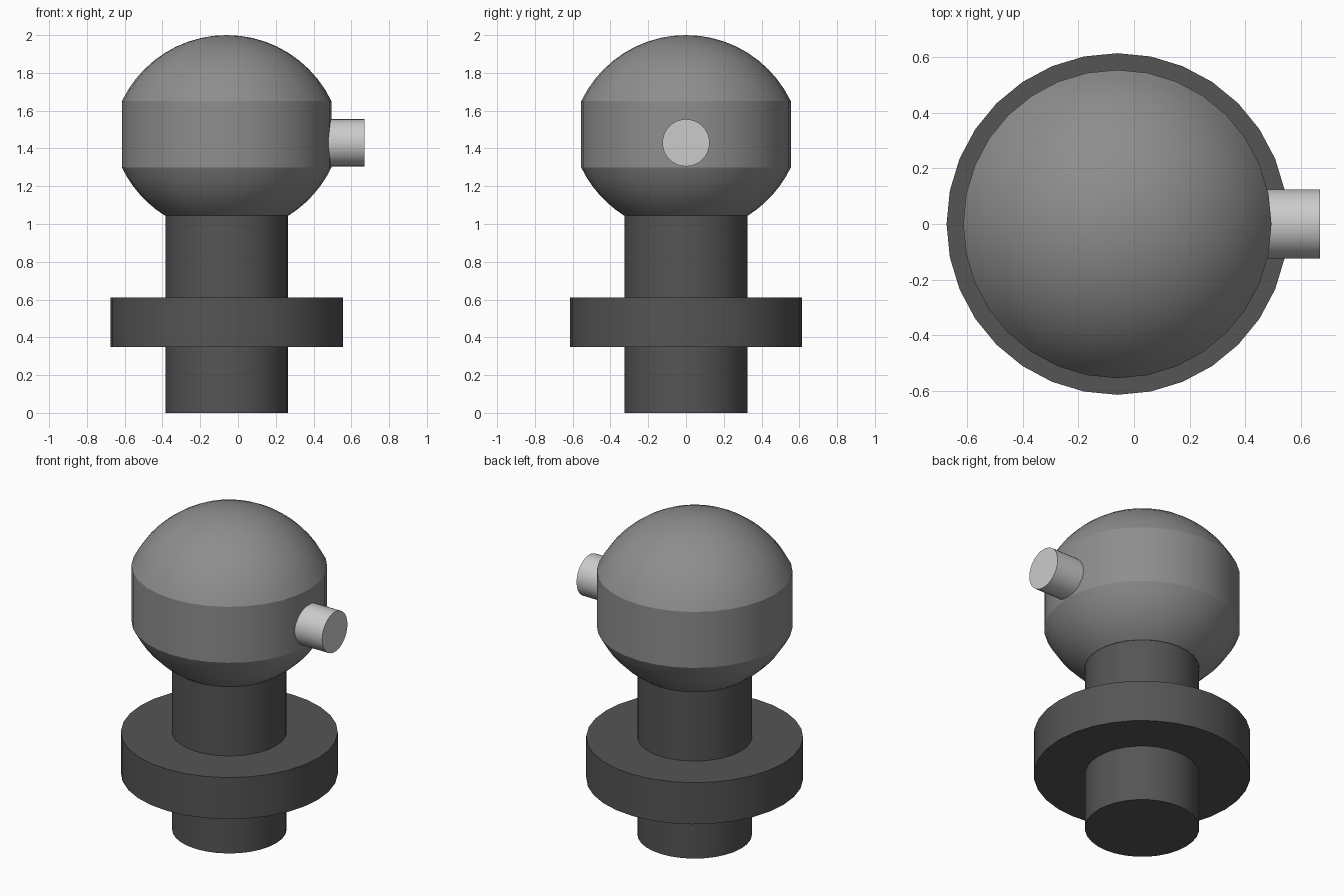
import bpy, bmesh, math
from mathutils import Matrix

if "Cube" in bpy.data.objects:
    bpy.data.objects.remove(bpy.data.objects["Cube"])

CX = -0.06      # axis of the turned parts
SIDES = 32


def grey(name, v):
    m = bpy.data.materials.new(name)
    m.diffuse_color = (v, v, v, 1)
    m.use_nodes = True
    m.node_tree.nodes["Principled BSDF"].inputs["Base Color"].default_value = m.diffuse_color
    return m


def lathe(name, profile, mat):
    """Spin an (r, z) profile, bottom axis point to top axis point, into a solid."""
    bm = bmesh.new()
    rings = []
    for r, z in profile:
        n = SIDES if r > 1e-6 else 1
        rings.append([bm.verts.new((r * math.cos(2 * math.pi * i / SIDES),
                                    r * math.sin(2 * math.pi * i / SIDES), z)) for i in range(n)])
    if len(rings[0]) > 1:
        bm.faces.new(rings[0][::-1])
    if len(rings[-1]) > 1:
        bm.faces.new(rings[-1])
    for a, b in zip(rings, rings[1:]):
        for i in range(SIDES):
            j = (i + 1) % SIDES
            if len(b) == 1:
                bm.faces.new((a[i], a[j], b[0]))
            else:
                bm.faces.new((a[i], a[j], b[j], b[i]))
    me = bpy.data.meshes.new(name)
    bm.to_mesh(me)
    bm.free()
    ob = bpy.data.objects.new(name, me)
    bpy.context.collection.objects.link(ob)
    ob.location.x = CX
    me.materials.append(mat)
    bpy.ops.object.select_all(action='DESELECT')
    ob.select_set(True)
    bpy.context.view_layer.objects.active = ob
    bpy.ops.object.shade_smooth_by_angle(angle=math.radians(20))
    return ob


dark, mid, light = grey("dark_grey", 0.09), grey("mid_grey", 0.27), grey("light_grey", 0.7)

# Post and collar
lathe("post", [(0.325, 0), (0.325, 1.05)], dark)
lathe("collar", [(0.615, 0.35), (0.615, 0.61)], dark)

# Head: two caps of one sphere, pulled apart by a straight band
R, BAND = 0.615, 0.555
edge = math.asin(BAND / R)
drop = R * math.cos(edge)
low_end = math.asin(0.328 / R)
head = []
for i in range(7):
    a = low_end + (edge - low_end) * i / 6
    head.append((R * math.sin(a), 1.30 + drop - R * math.cos(a)))
for i in range(11):
    a = edge * (1 - i / 10)
    head.append((R * math.sin(a), 1.65 - drop + R * math.cos(a)))
lathe("head", head, mid)

# Side pin
pin = lathe("side_pin", [(0.125, 0), (0.125, 0.30)], light)
pin.data.transform(Matrix.Rotation(math.pi / 2, 4, 'Y'))
pin.location = (0.37, 0, 1.43)
